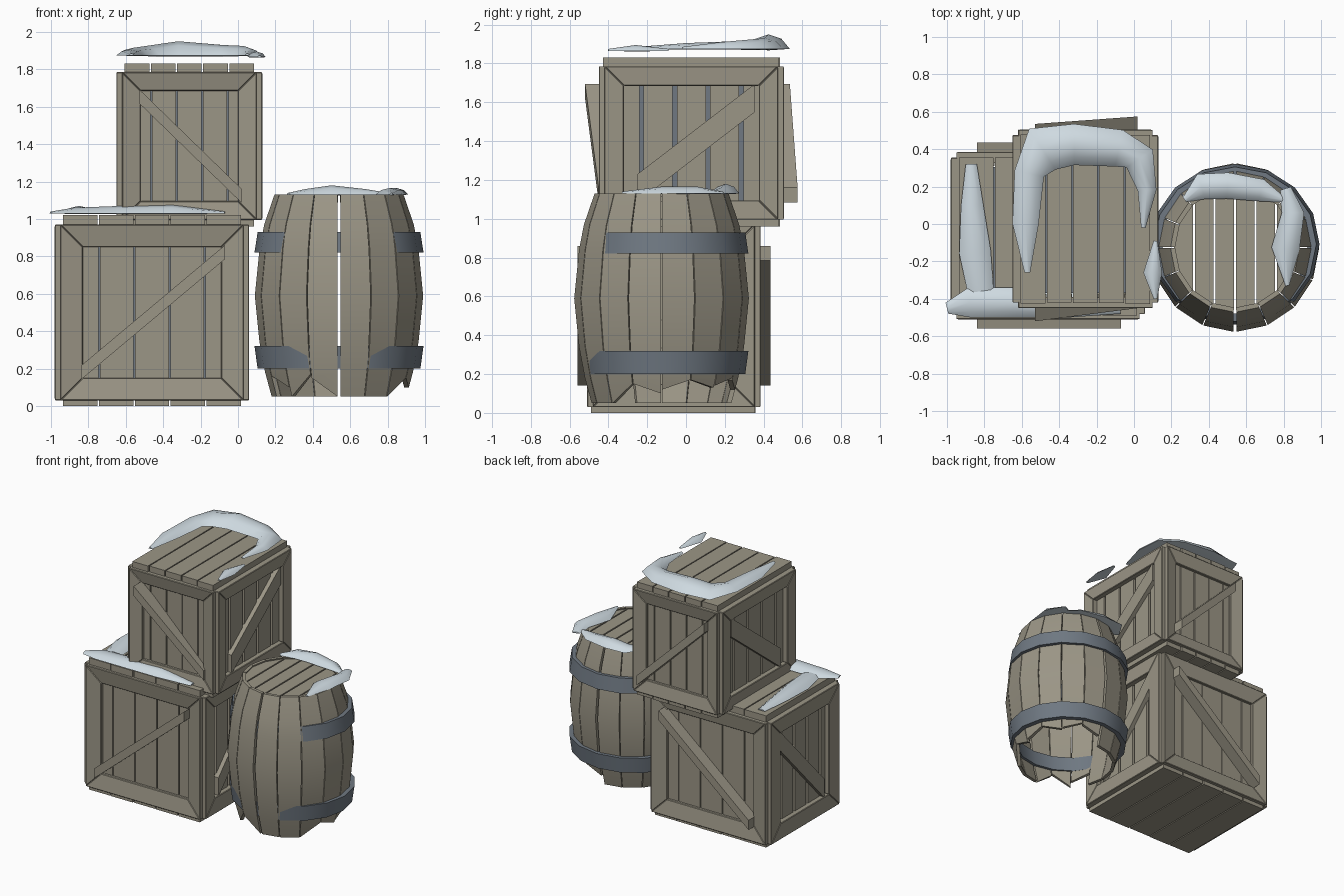
import bpy, bmesh, math, random
from mathutils import Vector

if "Cube" in bpy.data.objects:
    bpy.data.objects.remove(bpy.data.objects["Cube"])

random.seed(4)


def material(name, rgb):
    m = bpy.data.materials.new(name)
    m.diffuse_color = (*rgb, 1)
    m.use_nodes = True
    m.node_tree.nodes["Principled BSDF"].inputs["Base Color"].default_value = m.diffuse_color
    return m


WOOD = material("weathered_wood", (0.33, 0.305, 0.24))
METAL = material("slate_iron", (0.16, 0.19, 0.225))
SNOW = material("snow", (0.62, 0.70, 0.75))


def skin(bm, rings, closed=False):
    """Join rings of points into a solid, capped at the ends unless closed."""
    vs = [[bm.verts.new(p) for p in r] for r in rings]
    n = len(vs[0])
    pairs = list(zip(vs, vs[1:])) + ([(vs[-1], vs[0])] if closed else [])
    for a, b in pairs:
        for i in range(n):
            j = (i + 1) % n
            bm.faces.new((a[i], a[j], b[j], b[i]))
    if not closed:
        bm.faces.new(vs[0][::-1])
        bm.faces.new(vs[-1])


def box(bm, x0, x1, y0, y1, z0, z1):
    c = [(x0, y0), (x1, y0), (x1, y1), (x0, y1)]
    skin(bm, [[(x, y, z) for x, y in c] for z in (z0, z1)])


def finish(bm, name, mat, smooth=None, bevel=0):
    bmesh.ops.recalc_face_normals(bm, faces=bm.faces)
    me = bpy.data.meshes.new(name)
    bm.to_mesh(me)
    bm.free()
    ob = bpy.data.objects.new(name, me)
    bpy.context.collection.objects.link(ob)
    me.materials.append(mat)
    if bevel:
        b = ob.modifiers.new("bevel", "BEVEL")
        b.width, b.segments = bevel, 1
    if smooth:
        bpy.ops.object.select_all(action="DESELECT")
        ob.select_set(True)
        bpy.context.view_layer.objects.active = ob
        bpy.ops.object.shade_smooth_by_angle(angle=math.radians(smooth))
    return ob


def crate(name, x0, x1, y0, y1, z0, z1, lid, base, rail, rising, depths):
    """Five-plank crate with mitred frames and one diagonal brace per side."""
    core, planks, frames, braces = (bmesh.new() for _ in range(4))
    box(core, x0 + .05, x1 - .05, y0 + .05, y1 - .05, z0 + .01, z1 - .01)
    # lid and base planks run front to back
    w = (x1 - x0 - .02) / 5
    for i in range(5):
        a = x0 + .01 + i * w
        j = random.uniform(-.006, .006)
        for za, zb in ((z1, lid), (base, z0)):
            box(planks, a + .004, a + w - .004, y0 - .005 + j, y1 + .005 + j, za, zb)
    # each side is drawn in (along, up, outward) coordinates
    sides = (
        (lambda u, v, d: (u, y0 - d, v), x0, x1, True),
        (lambda u, v, d: (u, y1 + d, v), x0, x1, True),
        (lambda u, v, d: (x0 - d, u, v), y0, y1, False),
        (lambda u, v, d: (x1 + d, u, v), y0, y1, False))
    for k, (at, a, b, facing) in enumerate(sides):
        gap = .004 if facing else .011
        pw = (b - a - .04) / 5
        for i in range(5):
            u0, u1 = a + .02 + i * pw + gap, a + .02 + (i + 1) * pw - gap
            ring = [(u0, z0), (u1, z0), (u1, z1), (u0, z1)]
            skin(planks, [[at(u, v, d) for u, v in ring] for d in (-.045, -.012)])
        out = [(a, z0), (b, z0), (b, z1), (a, z1)]
        inn = [(a + rail, z0 + rail), (b - rail, z0 + rail),
               (b - rail, z1 - rail), (a + rail, z1 - rail)]
        low = .008 if facing else .025
        for i in range(4):
            p, q, r, s = out[i], out[(i + 1) % 4], inn[(i + 1) % 4], inn[i]
            skin(frames, [[at(*c, -.03) for c in (p, q, r, s)],
                          [at(*p, .03), at(*q, .03), at(*r, low), at(*s, low)]])
        # diagonal: thick narrow beam front and back, flat wide board at the sides
        ua, ub = (a + rail - .01, b - rail + .02) if facing else (a + .17, b - .12)
        va, vb = z0 + rail - .01, z1 - rail + .01
        t = .075 if facing else .145
        if facing and not rising:
            ua, ub = ub, ua
        da, db = depths[k] if facing else (.02, .02)
        thick = .1 if facing else .04
        ring = [(ua, va, da), (ub, vb - t, db), (ub, vb, db), (ua, va + t, da)]
        skin(braces, [[at(u, v, d - o) for u, v, d in ring] for o in (0, thick)])
    finish(core, name + "_lining", METAL)
    finish(planks, name + "_planks", WOOD)
    finish(frames, name + "_frames", WOOD, bevel=.004)
    finish(braces, name + "_braces", WOOD)


crate("lower_crate", -.95, .03, -.48, .355, .03, .97, 1.02, 0, .12, True,
      [(.08, .08), (.08, .08)])
crate("upper_crate", -.62, .10, -.42, .475, .995, 1.785, 1.83, .96, .1, False,
      [(.03, .10), (.10, .06)])

# barrel staves, with splintered lower ends
CX, CY, N = .54, -.126, 16
PROFILE = [(.36, .05), (.395, .18), (.425, .34), (.45, .59), (.425, .84), (.40, .97), (.345, 1.13)]


def polar(r, ang, z):
    return (CX + r * math.cos(ang), CY + r * math.sin(ang), z)


staves = bmesh.new()
BROKEN = {10: (.05, .17), 11: (.15, .05), 9: (.16, .1), 14: (.05, .15), 15: (.15, .1),
          0: (.12, .17), 1: (.17, .13), 2: (.14, .18), 3: (.17, .12)}
for i in range(N):
    a0 = -math.pi / 2 + 2 * math.pi * (i - 12) / N
    a1 = a0 + 2 * math.pi / N
    g0 = .02 if i in (12, 4) else .006
    g1 = .02 if i in (11, 3) else .006
    ends = BROKEN.get(i, (.05, .05))
    rings = []
    for k, (r, z) in enumerate(PROFILE):
        zs = ends if k == 0 else (max(z, ends[0] + .01), max(z, ends[1] + .01))
        rs = [r + (zz - z) * .27 for zz in zs]
        rings.append([polar(rs[0], a0 + g0, zs[0]), polar(rs[1], a1 - g1, zs[1]),
                      polar(rs[1] - .025, a1 - g1, zs[1]), polar(rs[0] - .025, a0 + g0, zs[0])])
    skin(staves, rings)
finish(staves, "barrel_staves", WOOD, 35)

# barrel lid planks cut to a circle
lid = bmesh.new()
R = .335
for i in range(-3, 3):
    xa, xb = max(i * .11 + .005, -R + .01), min((i + 1) * .11 - .005, R - .01)
    ha, hb = (math.sqrt(R * R - x * x) for x in (xa, xb))
    ring = [(xa, -ha), (xb, -hb), (xb, hb), (xa, ha)]
    skin(lid, [[(CX + x, CY + y, z) for x, y in ring] for z in (1.09, 1.118)])
finish(lid, "barrel_lid", WOOD)

# iron hoops, slightly oval and set back so the front staves poke through
for name, z0, z1, r0, r1 in (("lower_hoop", .20, .32, .435, .452), ("upper_hoop", .82, .93, .452, .435)):
    hoop = bmesh.new()
    rings = []
    for i in range(N):
        a = 2 * math.pi * i / N
        c, s = math.cos(a), math.sin(a) * .95
        rings.append([(CX + r * c, CY + .018 + r * s, z) for r, z in
                      ((r0, z0), (r1, z1), (r1 - .045, z1), (r0 - .045, z0))])
    skin(hoop, rings, closed=True)
    finish(hoop, name, METAL, 30)


def snow(name, z, path):
    """Low drift along a path of (x, y, half width, height)."""
    bm = bmesh.new()
    pts = [Vector(p[:2]) for p in path]
    rings = []
    for i, (x, y, w, h) in enumerate(path):
        t = (pts[min(i + 1, len(pts) - 1)] - pts[max(i - 1, 0)]).normalized()
        n = Vector((-t.y, t.x)) * w
        rings.append([(x + n.x * k, y + n.y * k, z + h * f) for k, f in
                      ((-1, 0), (-.6, .7), (0, 1), (.6, .7), (1, 0), (0, -.1))])
    skin(bm, rings)
    finish(bm, name, SNOW, 60)


snow("upper_crate_snow", 1.875, [
    (-.57, -.26, .015, .01), (-.58, 0, .07, .03), (-.56, .27, .08, .04), (-.49, .40, .13, .05),
    (-.32, .425, .11, .075), (-.08, .405, .1, .055), (.03, .35, .085, .05), (.07, .18, .05, .035),
    (.05, -.02, .012, .01)])
snow("upper_crate_snow_chip", 1.865, [(.115, -.40, .01, .01), (.10, -.26, .05, .03), (.115, -.09, .01, .01)])
snow("lower_crate_front_snow", 1.03, [
    (-1.0, -.45, .03, .01), (-.88, -.42, .08, .03), (-.62, -.42, .08, .04), (-.35, -.43, .07, .045),
    (-.07, -.45, .03, .01)])
snow("lower_crate_left_snow", 1.03, [
    (-.87, .32, .03, .01), (-.865, .1, .06, .03), (-.85, -.15, .085, .04), (-.82, -.36, .07, .02)])
snow("barrel_back_snow", 1.13, [
    (.27, .13, .015, .01), (.36, .20, .07, .03), (.50, .205, .07, .05), (.68, .18, .06, .03),
    (.80, .13, .015, .01)])
snow("barrel_side_snow", 1.13, [
    (.81, .19, .03, .01), (.85, .06, .06, .035), (.81, -.13, .075, .035), (.82, -.33, .01, .01)])
